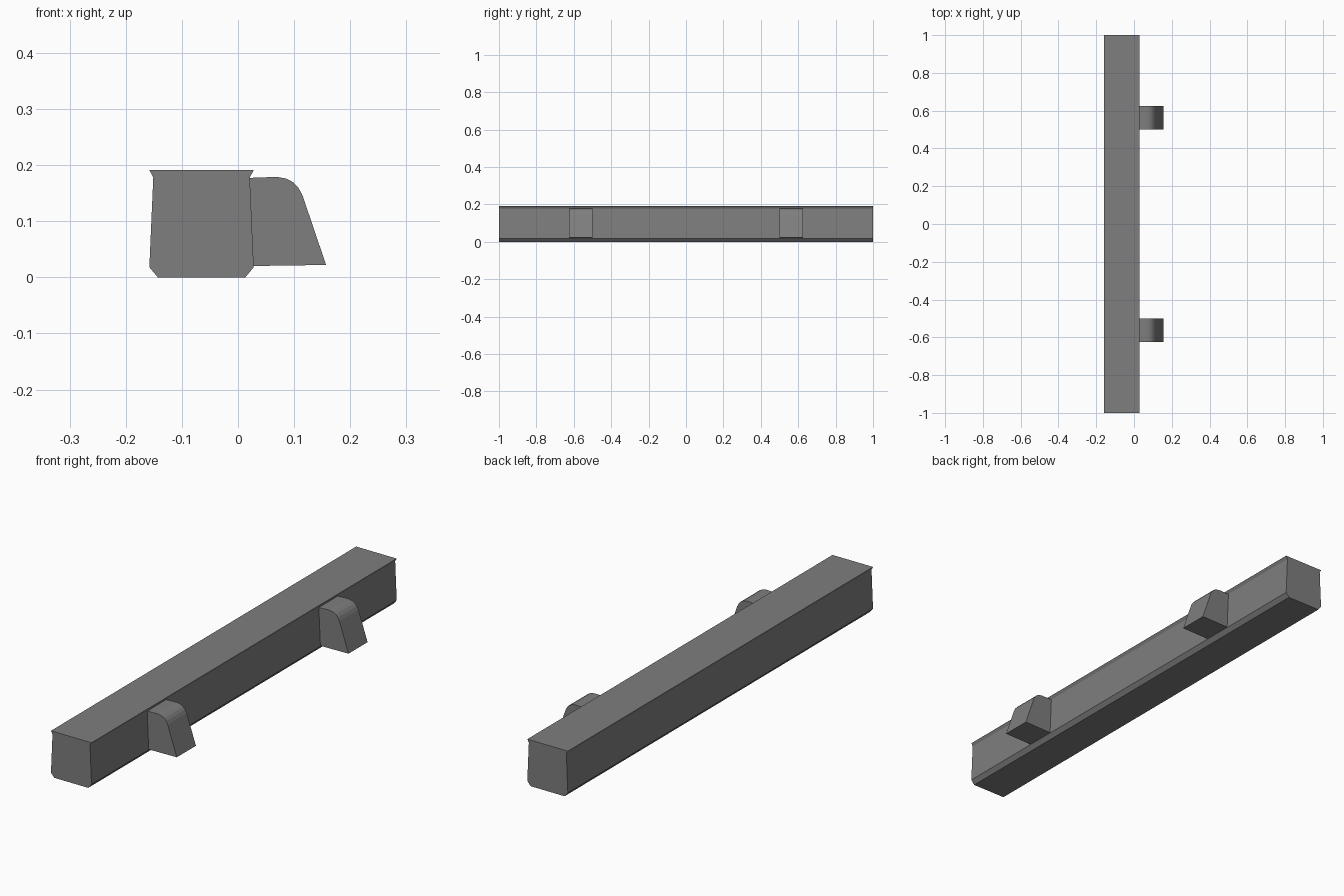
import bpy
import bmesh
from mathutils import Vector

cube = bpy.data.objects.get("Cube")
if cube:
    bpy.data.objects.remove(cube, do_unlink=True)

# Single grey finish
grey = bpy.data.materials.new("grey")
grey.use_nodes = True
colour = (0.21, 0.21, 0.21, 1)
grey.diffuse_color = colour
grey.node_tree.nodes["Principled BSDF"].inputs["Base Color"].default_value = colour


def extrude_profile(name, profile, y_start, y_end):
    """Solid made by sweeping an x-z outline along y."""
    bm = bmesh.new()
    face = bm.faces.new([bm.verts.new((x, y_start, z)) for x, z in profile])
    swept = bmesh.ops.extrude_face_region(bm, geom=[face], use_keep_orig=True)
    moved = [v for v in swept["geom"] if isinstance(v, bmesh.types.BMVert)]
    bmesh.ops.translate(bm, verts=moved, vec=Vector((0, y_end - y_start, 0)))
    bmesh.ops.recalc_face_normals(bm, faces=bm.faces)
    mesh = bpy.data.meshes.new(name)
    bm.to_mesh(mesh)
    bm.free()
    mesh.materials.append(grey)
    obj = bpy.data.objects.new(name, mesh)
    bpy.context.collection.objects.link(obj)
    return obj


# Long beam: chamfered base, tapered sides, flared top lip
CENTRE_X = -0.065
half_outline = [(0.078, 0), (0.093, 0.018), (0.086, 0.178), (0.093, 0.191)]
beam_outline = [(CENTRE_X + x, z) for x, z in half_outline]
beam_outline += [(CENTRE_X - x, z) for x, z in reversed(half_outline)]
extrude_profile("beam", beam_outline, -1, 1)

# Two brackets on the left side: rounded shoulder, sloping outer face
bracket_outline = [
    (0.015, 0.020), (0.157, 0.022), (0.115, 0.146), (0.108, 0.159),
    (0.099, 0.169), (0.086, 0.176), (0.069, 0.179), (0.015, 0.177),
]
for name, y in (("front_bracket", -0.5625), ("back_bracket", 0.5625)):
    extrude_profile(name, bracket_outline, y - 0.0625, y + 0.0625)
